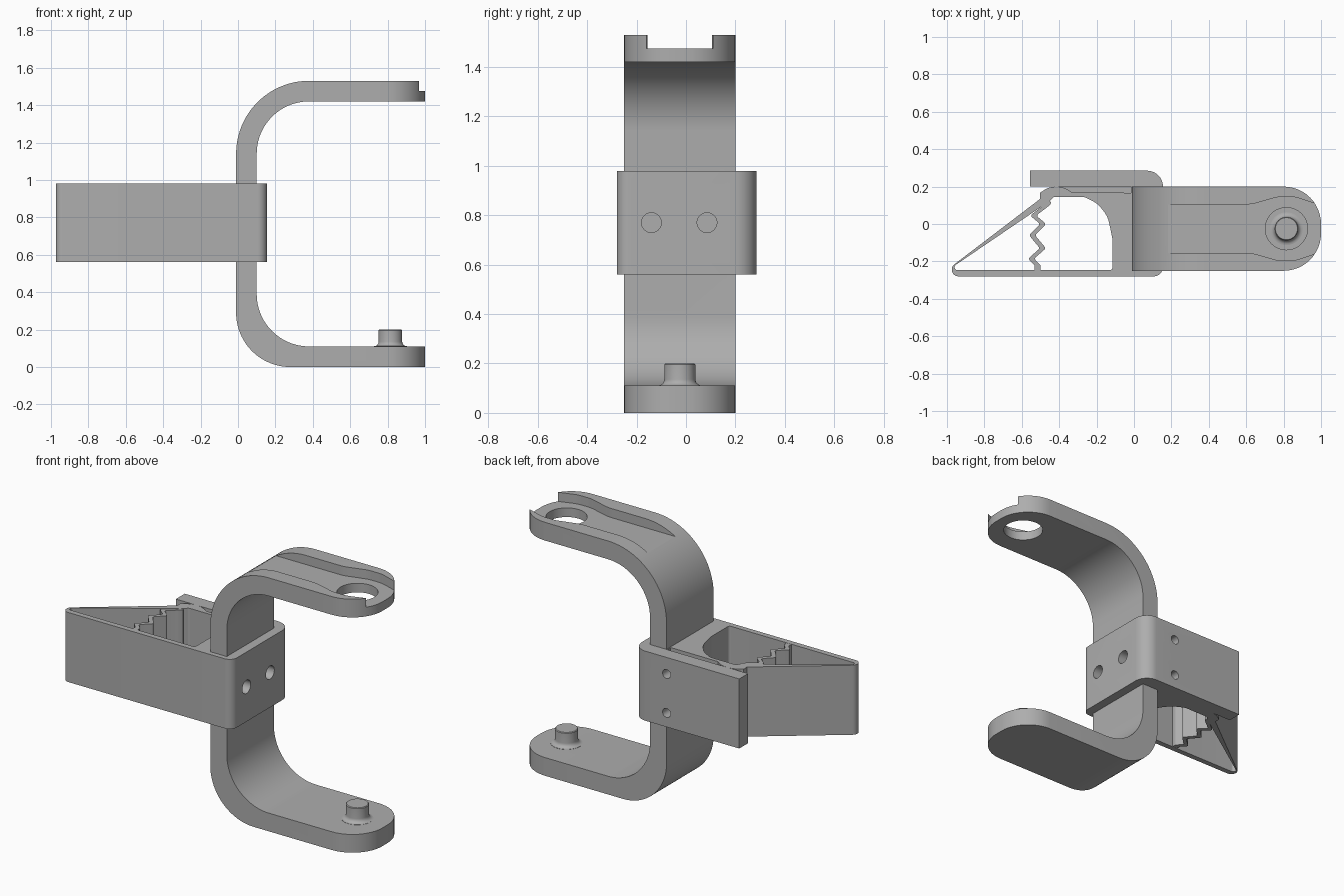
import bpy
import bmesh
import math
from mathutils import Vector, Matrix

if "Cube" in bpy.data.objects:
    bpy.data.objects.remove(bpy.data.objects["Cube"])

GREY = (0.42, 0.42, 0.42, 1)
grey = bpy.data.materials.new("plain_grey")
grey.use_nodes = True
grey.diffuse_color = GREY
grey.node_tree.nodes["Principled BSDF"].inputs["Base Color"].default_value = GREY
grey.node_tree.nodes["Principled BSDF"].inputs["Roughness"].default_value = 0.7


def rounded(corners, steps=12):
    """Outline from (x, y[, radius]) corners, each filleted by its radius."""
    out = []
    for i, c in enumerate(corners):
        p = Vector(c[:2])
        r = c[2] if len(c) > 2 else 0
        if r == 0:
            out.append(p)
            continue
        a = (Vector(corners[i - 1][:2]) - p).normalized()
        b = (Vector(corners[(i + 1) % len(corners)][:2]) - p).normalized()
        half = a.angle(b) / 2
        centre = p + (a + b).normalized() * (r / math.sin(half))
        start = p + a * (r / math.tan(half)) - centre
        turn = start.angle_signed(p + b * (r / math.tan(half)) - centre)
        for k in range(steps + 1):
            out.append(centre + Matrix.Rotation(-turn * k / steps, 2) @ start)
    return out


def finish(name, bm):
    bmesh.ops.recalc_face_normals(bm, faces=bm.faces)
    mesh = bpy.data.meshes.new(name)
    bm.to_mesh(mesh)
    bm.free()
    mesh.materials.append(grey)
    ob = bpy.data.objects.new(name, mesh)
    bpy.context.collection.objects.link(ob)
    return ob


def prism(name, outline, low, high, upright=False):
    """Extrude an outline along z, or an x-z outline along y when upright."""
    bm = bmesh.new()
    place = (lambda p: (p.x, low, p.y)) if upright else (lambda p: (p.x, p.y, low))
    face = bm.faces.new([bm.verts.new(place(p)) for p in outline])
    new = bmesh.ops.extrude_face_region(bm, geom=[face])["geom"]
    move = Vector((0, high - low, 0) if upright else (0, 0, high - low))
    bmesh.ops.translate(bm, vec=move, verts=[v for v in new if isinstance(v, bmesh.types.BMVert)])
    return finish(name, bm)


def rod(name, centre, radius, length, axis="Z"):
    turn = {"X": Matrix.Rotation(math.pi / 2, 4, "Y"),
            "Y": Matrix.Rotation(math.pi / 2, 4, "X"), "Z": Matrix()}[axis]
    bm = bmesh.new()
    bmesh.ops.create_cone(bm, cap_ends=True, segments=40, radius1=radius, radius2=radius,
                          depth=length, matrix=Matrix.Translation(centre) @ turn)
    return finish(name, bm)


def combine(ob, tool, operation="DIFFERENCE"):
    mod = ob.modifiers.new("cut", "BOOLEAN")
    mod.operation, mod.object, mod.solver = operation, tool, "EXACT"
    bpy.context.view_layer.objects.active = ob
    bpy.ops.object.modifier_apply(modifier=mod.name)
    bpy.data.objects.remove(tool)


def smooth(ob):
    bpy.ops.object.select_all(action="DESELECT")
    ob.select_set(True)
    bpy.context.view_layer.objects.active = ob
    bpy.ops.object.shade_smooth_by_angle(angle=math.radians(30))


MID_Y = -0.025
PIN_X = 0.815

# C-shaped bracket: side profile trimmed by a plan with rounded arm ends
bracket = prism("c_bracket", rounded([
    (1.1, 0), (1.1, 0.11), (0.1, 0.11, 0.28), (0.1, 1.42, 0.28), (1.1, 1.42),
    (1.1, 1.53), (-0.01, 1.53, 0.39), (-0.01, 0, 0.29)], 24), -0.25, 0.2, True)
plan = prism("plan", rounded([
    (-0.2, -0.25), (1, -0.25, 0.2), (1, 0.2, 0.2), (-0.2, 0.2)]), -0.1, 1.7)
combine(bracket, plan, "INTERSECT")

# Channel in the upper arm, widening around the hole
edge = [(0.15, 0.13), (0.63, 0.13, 0.2), (0.77, 0.17, 0.15),
        (0.86, 0.17, 0.15), (0.98, 0.13), (1.1, 0.13)]
lower = [(x, MID_Y - w, *r) for x, w, *r in edge]
upper = [(x, MID_Y + w, *r) for x, w, *r in reversed(edge)]
combine(bracket, prism("channel", rounded(lower + upper, 6), 1.475, 1.7))
combine(bracket, rod("arm_hole", (PIN_X, MID_Y, 1.5), 0.113, 0.4))

# Clamp body: thin wedge, wrap around the bracket and rear plate
bump = [(-0.415 + 0.126 * math.sin(a), 0.074 + 0.126 * math.cos(a))
        for a in (math.radians(42 - 7 * k) for k in range(13))]
clamp = prism("clamp_body", rounded([
    (-1.045, -0.28, 0.036), (0.155, -0.28, 0.05), (0.155, 0.285, 0.085),
    (-0.555, 0.285), (-0.555, 0.2), (-0.015, 0.2), (-0.015, 0.167)]
    + bump + [(-0.502, 0.167), (-0.502, 0.134)]), 0.56, 0.98)
cavity = prism("cavity", rounded([
    (-0.995, -0.247, 0.016), (-0.115, -0.247, 0.015), (-0.115, -0.08, 0.1),
    (-0.14, 0.04, 0.15), (-0.195, 0.11, 0.15), (-0.265, 0.145, 0.06),
    (-0.43, 0.145, 0.02), (-0.46, 0.112), (-0.505, 0.086)]), 0.5, 1.1)
combine(clamp, cavity)

# Screw holes in the side wall and the rear plate
for y in (-0.14, 0.085):
    for part in (clamp, bracket):
        combine(part, rod("side_hole", (0.1, y, 0.77), 0.04, 0.3, "X"))
for z in (0.645, 0.88):
    for part in (clamp, bracket):
        combine(part, rod("rear_hole", (-0.07, 0.2, z), 0.027, 0.3, "Y"))

# Zigzag gripping strip across the cavity
zigzag = [(-0.44, 0.125), (-0.48, 0.09), (-0.54, 0.045), (-0.485, 0),
          (-0.545, -0.06), (-0.487, -0.13), (-0.55, -0.185), (-0.515, -0.222), (-0.515, -0.26)]
right_side = [(x + 0.016, y, 0.012) for x, y in zigzag]
left_side = [(x - 0.016, y, 0.012) for x, y in reversed(zigzag)]
strip = prism("grip_strip", rounded(right_side + left_side, 4), 0.561, 0.979)

# Locating pin with a filleted foot
profile = [(0, 0.1), (0.088, 0.1), (0.088, 0.111)]
profile += [(0.088 - 0.025 * math.sin(a), 0.136 - 0.025 * math.cos(a))
            for a in (math.radians(15 * k) for k in range(7))]
profile += [(0.063, 0.196), (0.059, 0.2), (0, 0.2)]
bm = bmesh.new()
verts = [bm.verts.new((PIN_X + r, MID_Y, z)) for r, z in profile]
edges = [bm.edges.new(pair) for pair in zip(verts, verts[1:])]
bmesh.ops.spin(bm, geom=verts + edges, cent=(PIN_X, MID_Y, 0), axis=(0, 0, 1),
               angle=math.tau, steps=40)
bmesh.ops.remove_doubles(bm, verts=bm.verts, dist=0.0005)
pin = finish("locating_pin", bm)

for part in (bracket, clamp, strip, pin):
    smooth(part)
